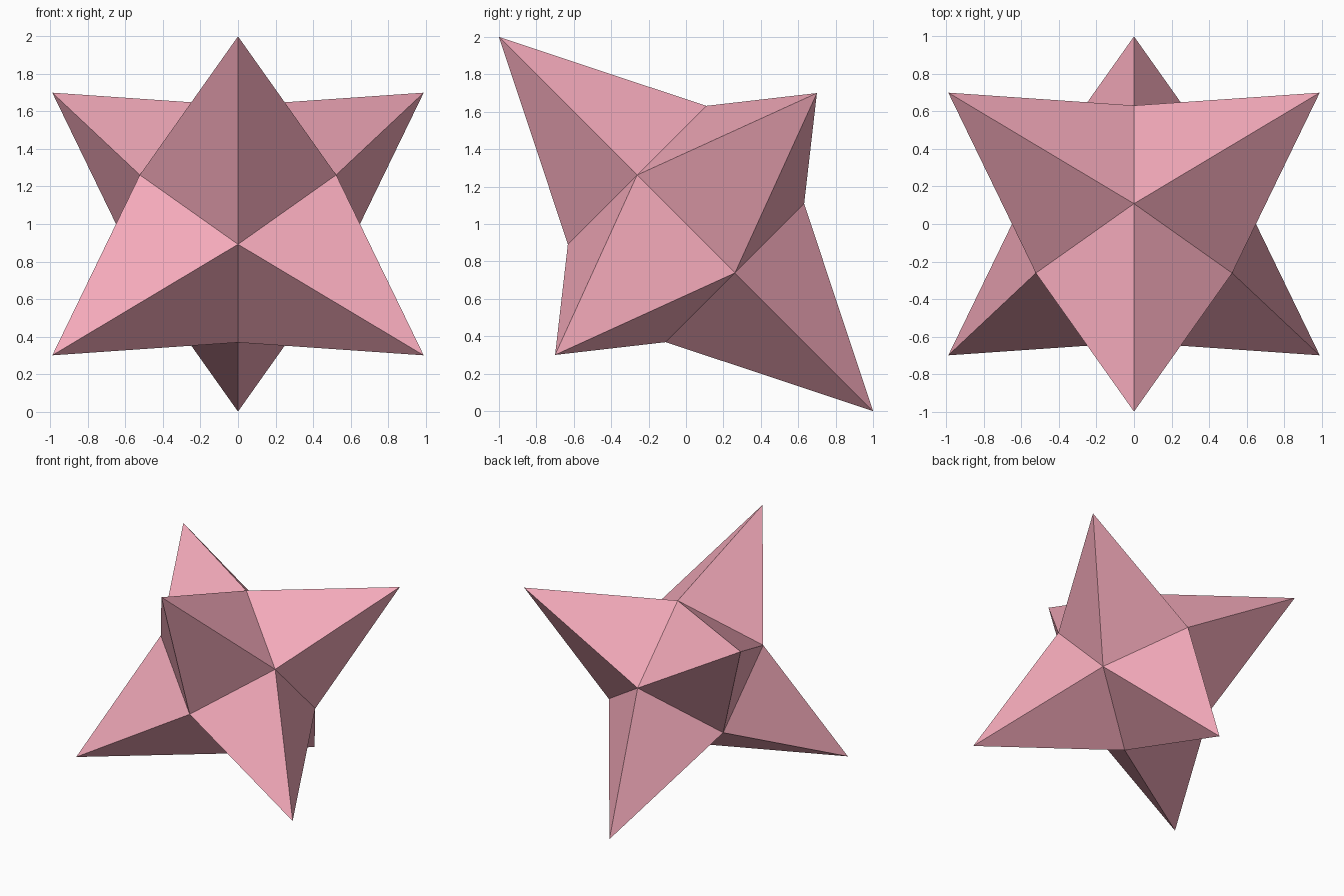
import bpy, bmesh
from mathutils import Matrix, Vector

if "Cube" in bpy.data.objects:
    bpy.data.objects.remove(bpy.data.objects["Cube"])

CORE = 0.74          # edge of the hidden cube core
LONG, SHORT = 1.414, 1.40   # tip distances from the centre

# Three perpendicular spike axes of the tilted star
a = Vector((0, -1, 1)).normalized()
b = Vector((1, 0.5 ** 0.5, 0.5 ** 0.5)).normalized()
c = Vector((-1, 0.5 ** 0.5, 0.5 ** 0.5)).normalized()
tilt = Matrix((b, c, a)).transposed().to_4x4()

# Cube core with every face raised into a four-sided spike
bm = bmesh.new()
bmesh.ops.create_cube(bm, size=CORE)
tips = bmesh.ops.poke(bm, faces=bm.faces[:], offset=0)["verts"]
for v in tips:
    axis = v.co.normalized()
    v.co = axis * (LONG if abs(axis.z) > 0.9 else SHORT)
bm.transform(Matrix.Translation((0, 0, 1)) @ tilt)
bmesh.ops.recalc_face_normals(bm, faces=bm.faces[:])

mesh = bpy.data.meshes.new("spiked_star")
bm.to_mesh(mesh)
bm.free()
star = bpy.data.objects.new("spiked_star", mesh)
bpy.context.collection.objects.link(star)

# Pink surface
pink = bpy.data.materials.new("pink")
pink.diffuse_color = (0.9, 0.4, 0.49, 1)
pink.use_nodes = True
pink.node_tree.nodes["Principled BSDF"].inputs["Base Color"].default_value = pink.diffuse_color
mesh.materials.append(pink)
